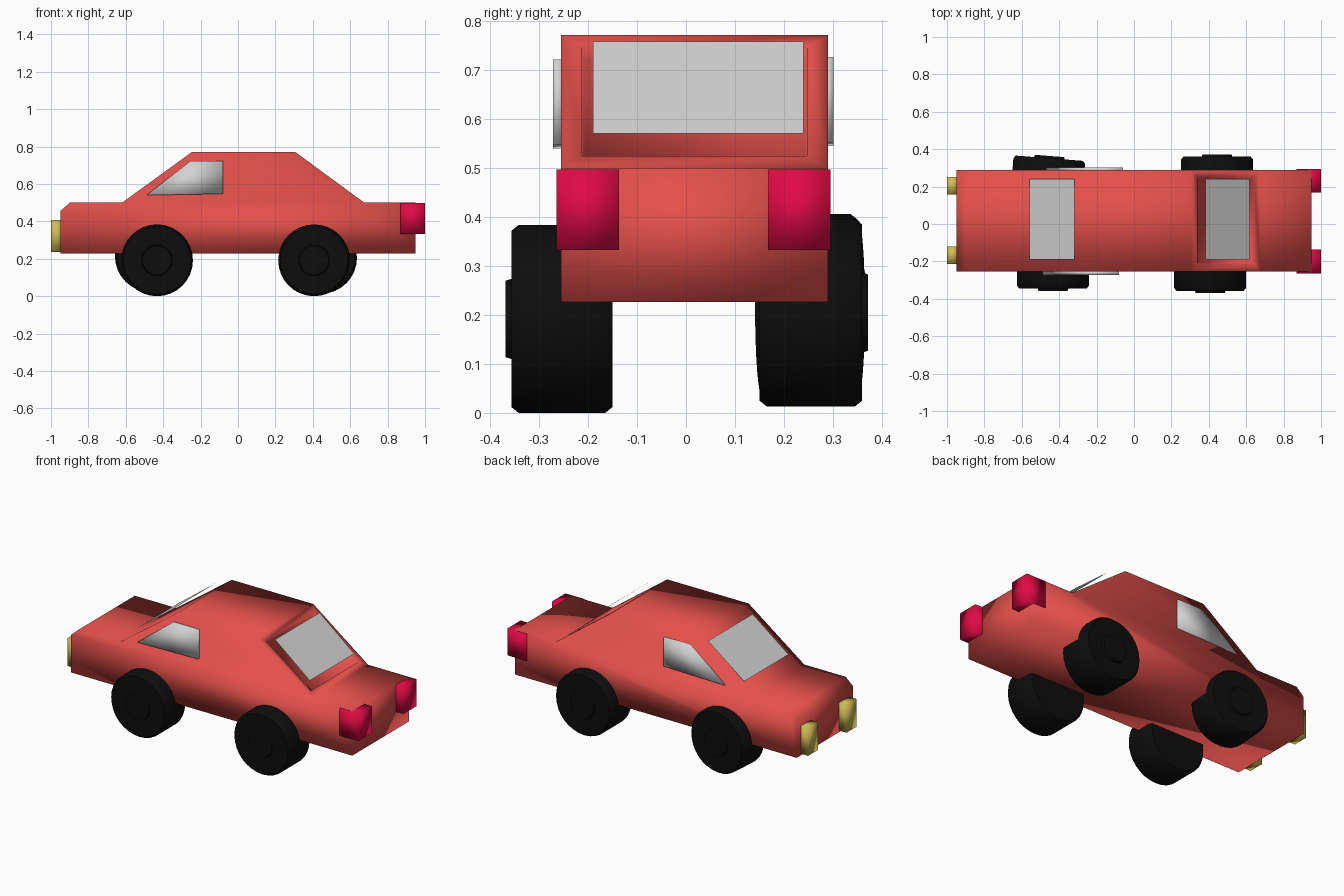
import bpy, bmesh, math
from mathutils import Matrix, Vector

cube = bpy.data.objects.get("Cube")
if cube:
    bpy.data.objects.remove(cube, do_unlink=True)


def material(name, rgb):
    m = bpy.data.materials.new(name)
    m.use_nodes = True
    m.diffuse_color = (*rgb, 1)
    bsdf = next(n for n in m.node_tree.nodes if n.type == 'BSDF_PRINCIPLED')
    bsdf.inputs["Base Color"].default_value = (*rgb, 1)
    return m


RED = material("body red", (0.77, 0.08, 0.07))
BLACK = material("tyre black", (0.004, 0.004, 0.004))
GLASS = material("window grey", (0.65, 0.65, 0.65))
CRIMSON = material("tail light crimson", (0.75, 0.003, 0.06))
YELLOW = material("headlight yellow", (0.62, 0.5, 0.09))


def finish(bm, name, mat, smooth=True):
    bmesh.ops.recalc_face_normals(bm, faces=bm.faces)
    for f in bm.faces:
        f.smooth = smooth
    me = bpy.data.meshes.new(name)
    bm.to_mesh(me)
    bm.free()
    me.materials.append(mat)
    ob = bpy.data.objects.new(name, me)
    bpy.context.collection.objects.link(ob)
    return ob


def extrude_profile(points, y0, y1):
    """Side profile in x and z, swept across the width."""
    bm = bmesh.new()
    near = [bm.verts.new((x, y0, z)) for x, z in points]
    far = [bm.verts.new((x, y1, z)) for x, z in points]
    bm.faces.new(near)
    bm.faces.new(far[::-1])
    for i in range(len(points)):
        j = (i + 1) % len(points)
        bm.faces.new((near[i], far[i], far[j], near[j]))
    bmesh.ops.recalc_face_normals(bm, faces=bm.faces)
    return bm


def box(name, xs, ys, zs, mat):
    (x0, x1), (z0, z1) = xs, zs
    bm = extrude_profile([(x0, z0), (x1, z0), (x1, z1), (x0, z1)], *ys)
    return finish(bm, name, mat)


def pane(name, lower, upper, y0, y1):
    """Sheet of glass from a lower to an upper (x, z) edge."""
    bm = bmesh.new()
    corners = [(lower, y0), (lower, y1), (upper, y1), (upper, y0)]
    bm.faces.new([bm.verts.new((p[0], y, p[1])) for p, y in corners])
    return finish(bm, name, GLASS, False)


# Body shell with a recess under the rear window
profile = [(-0.95, 0.227), (0.95, 0.227), (0.95, 0.5), (0.675, 0.5), (0.305, 0.772),
           (-0.245, 0.772), (-0.62, 0.5), (-0.9, 0.5), (-0.95, 0.455)]
bm = extrude_profile(profile, -0.255, 0.29)
rear = [f for f in bm.faces if f.normal.x > 0.3 and f.normal.z > 0.3]
bmesh.ops.inset_region(bm, faces=rear, thickness=0.06, depth=0)
bmesh.ops.inset_region(bm, faces=rear, thickness=0.005, depth=-0.03)
finish(bm, "body", RED)

# Windscreen and rear window stand just off the slopes
pane("windscreen", (-0.56, 0.57), (-0.317, 0.752), -0.19, 0.24)
pane("rear_window", (0.617, 0.571), (0.383, 0.759), -0.19, 0.24)

# Side windows
window = [(-0.49, 0.54), (-0.08, 0.547), (-0.08, 0.722), (-0.255, 0.722)]
finish(extrude_profile(window, -0.272, -0.25), "right_side_window", GLASS)
shifted = [(x + 0.02, z + 0.005) for x, z in window]
finish(extrude_profile(shifted, 0.28, 0.301), "left_side_window", GLASS)

# Lights
for side, head, tail in (("right", (-0.215, -0.12), (-0.265, -0.137)),
                         ("left", (0.157, 0.25), (0.168, 0.295))):
    box(side + "_headlight", (-1.0, -0.94), head, (0.237, 0.407), YELLOW)
    box(side + "_tail_light", (0.87, 1.0), tail, (0.333, 0.497), CRIMSON)


# Wheels: a lathed half-section of tyre and hub
def wheel(name, x, z, inner, outer, yaw=0):
    side = 1 if outer > 0 else -1
    width = abs(outer - inner)
    r = 0.192
    section = [(0, 0), (r - 0.012, 0), (r, 0.015), (r, width - 0.015), (r - 0.012, width),
               (0.082, width), (0.078, width + 0.012), (0, width + 0.012)]
    bm = bmesh.new()
    verts = [bm.verts.new((d, side * w, 0)) for d, w in section]
    edges = [bm.edges.new(pair) for pair in zip(verts, verts[1:])]
    bmesh.ops.spin(bm, geom=verts + edges, cent=(0, 0, 0), axis=(0, 1, 0),
                   angle=math.tau, steps=32)
    bmesh.ops.remove_doubles(bm, verts=bm.verts, dist=0.0005)
    # Turn about the middle of the tyre
    mid = Vector((0, side * width / 2, 0))
    turn = (Matrix.Translation(Vector((x, inner, z)) + mid)
            @ Matrix.Rotation(math.radians(yaw), 4, 'Z') @ Matrix.Translation(-mid))
    bm.transform(turn)
    ob = finish(bm, name, BLACK)
    bpy.ops.object.select_all(action='DESELECT')
    ob.select_set(True)
    bpy.context.view_layer.objects.active = ob
    bpy.ops.object.shade_smooth_by_angle(angle=math.radians(50))


wheel("front_right_wheel", -0.433, 0.192, -0.15, -0.345)
wheel("rear_right_wheel", 0.407, 0.192, -0.15, -0.357)
wheel("front_left_wheel", -0.46, 0.214, 0.155, 0.352, -4.5)
wheel("rear_left_wheel", 0.444, 0.205, 0.15, 0.36)
